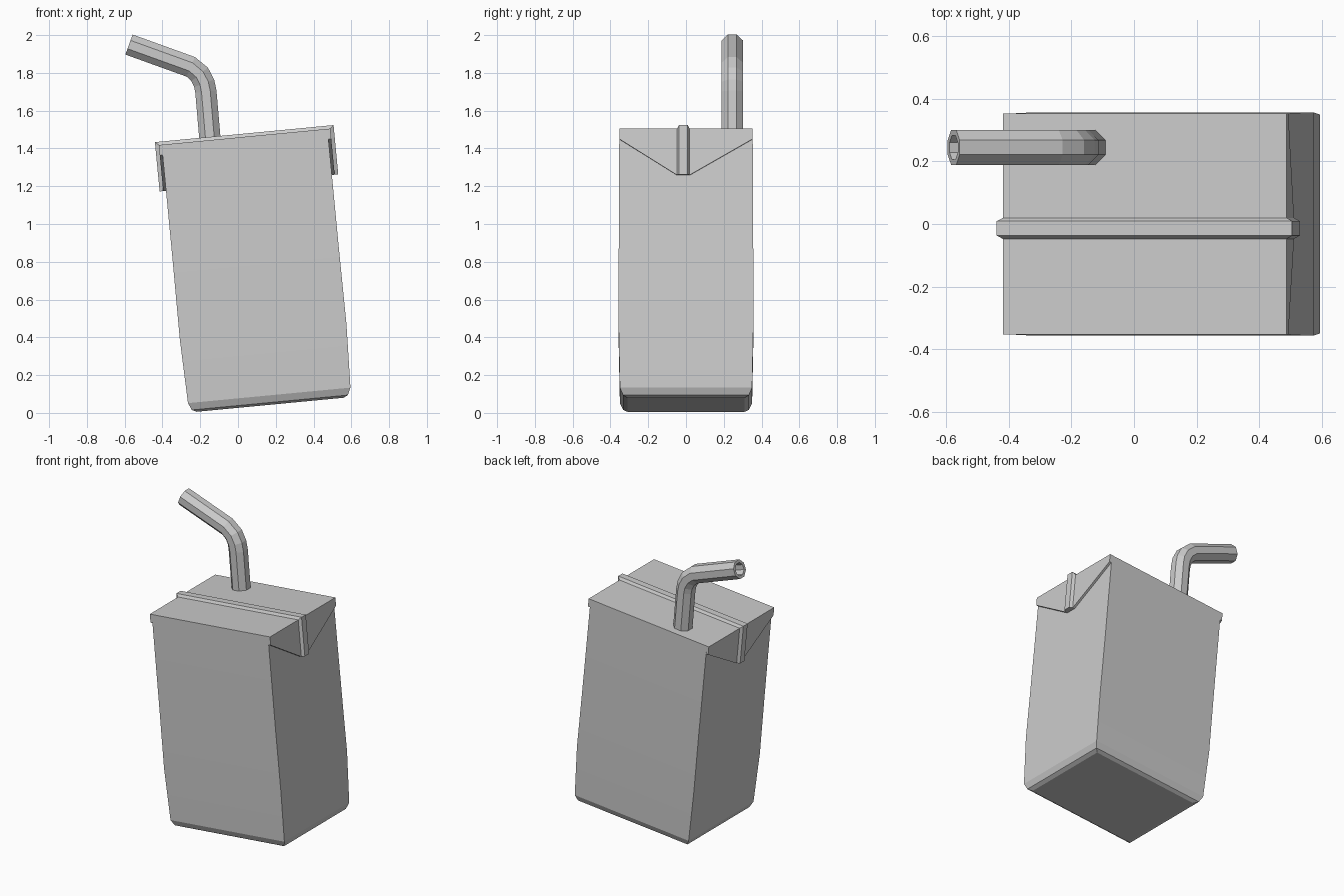
import bpy, bmesh, math
from mathutils import Vector, Matrix

cube = bpy.data.objects.get("Cube")
if cube:
    bpy.data.objects.remove(cube, do_unlink=True)

grey = bpy.data.materials.new("light grey")
grey.use_nodes = True
GREY = (0.6, 0.6, 0.6, 1)
grey.diffuse_color = GREY
grey.node_tree.nodes["Principled BSDF"].inputs["Base Color"].default_value = GREY

# The carton is modelled upright, then leaned over about the y axis
LEAN = Matrix.Translation((0.17, 0, 0.043)) @ Matrix.Rotation(math.radians(-5.45), 4, 'Y')
SEAM_Y = -0.014


def loft(name, rings, lean=True, closed=False):
    """Skin a row of equal vertex rings, capping or joining the ends."""
    bm = bmesh.new()
    rows = [[bm.verts.new(p) for p in ring] for ring in rings]
    n = len(rows[0])
    pairs = list(zip(rows, rows[1:]))
    if closed:
        pairs.append((rows[-1], rows[0]))
    else:
        bm.faces.new(rows[0])
        bm.faces.new(rows[-1])
    for a, b in pairs:
        for i in range(n):
            j = (i + 1) % n
            bm.faces.new((a[i], a[j], b[j], b[i]))
    bmesh.ops.recalc_face_normals(bm, faces=bm.faces)
    if lean:
        bm.transform(LEAN)
    mesh = bpy.data.meshes.new(name)
    bm.to_mesh(mesh)
    bm.free()
    mesh.materials.append(grey)
    obj = bpy.data.objects.new(name, mesh)
    bpy.context.collection.objects.link(obj)
    return obj


# Carton body: height, half width, half depth, with a rounded base
profile = [(0, 0.39, 0.31), (0.012, 0.415, 0.333), (0.05, 0.432, 0.35),
           (0.39, 0.443, 0.357), (0.8, 0.441, 0.356), (1.425, 0.441, 0.353)]
body = loft("carton_body", [[(-w, -d, z), (w, -d, z), (w, d, z), (-w, d, z)]
                            for z, w, d in profile])
bpy.context.view_layer.objects.active = body
body.select_set(True)
bpy.ops.object.shade_smooth_by_angle(angle=math.radians(20))

# Folded triangular flaps on the two ends
flap = [(-0.353, 1.425), (-0.353, 1.37), (SEAM_Y - 0.036, 1.18),
        (SEAM_Y + 0.036, 1.18), (0.353, 1.37), (0.353, 1.425)]
for side, label in ((1, "left"), (-1, "right")):
    loft(label + "_flap", [[(side * x, y, z) for y, z in flap] for x in (0.43, 0.456)])

# Raised seam running over the top and down both flaps
inner = [(-0.45, 1.18), (-0.45, 1.42), (0.45, 1.42), (0.45, 1.18)]
seam = []
for x, z in inner:
    out_x = math.copysign(0.475, x)
    out_z = 1.442 if z > 1.3 else z
    seam.append([(x, SEAM_Y - 0.037, z), (out_x, SEAM_Y - 0.023, out_z),
                 (out_x, SEAM_Y + 0.023, out_z), (x, SEAM_Y + 0.037, z)])
loft("top_seam", seam)

# Bent hollow straw with eight sides
path = [Vector((x, 0.245, z)) for x, z in
        ((-0.145, 1.41), (-0.17, 1.7), (-0.179, 1.745), (-0.203, 1.792),
         (-0.25, 1.832), (-0.577, 1.95))]
across = Vector((0, 1, 0))


def straw_rings(radius):
    rings = []
    for i, p in enumerate(path):
        before = path[max(i - 1, 0)]
        after = path[min(i + 1, len(path) - 1)]
        side = (after - before).normalized().cross(across)
        angles = [math.pi * (k + 0.5) / 4 for k in range(8)]
        rings.append([p + radius * (math.cos(a) * across + math.sin(a) * side)
                      for a in angles])
    return rings


loft("straw", straw_rings(0.061) + straw_rings(0.042)[::-1], lean=False, closed=True)
